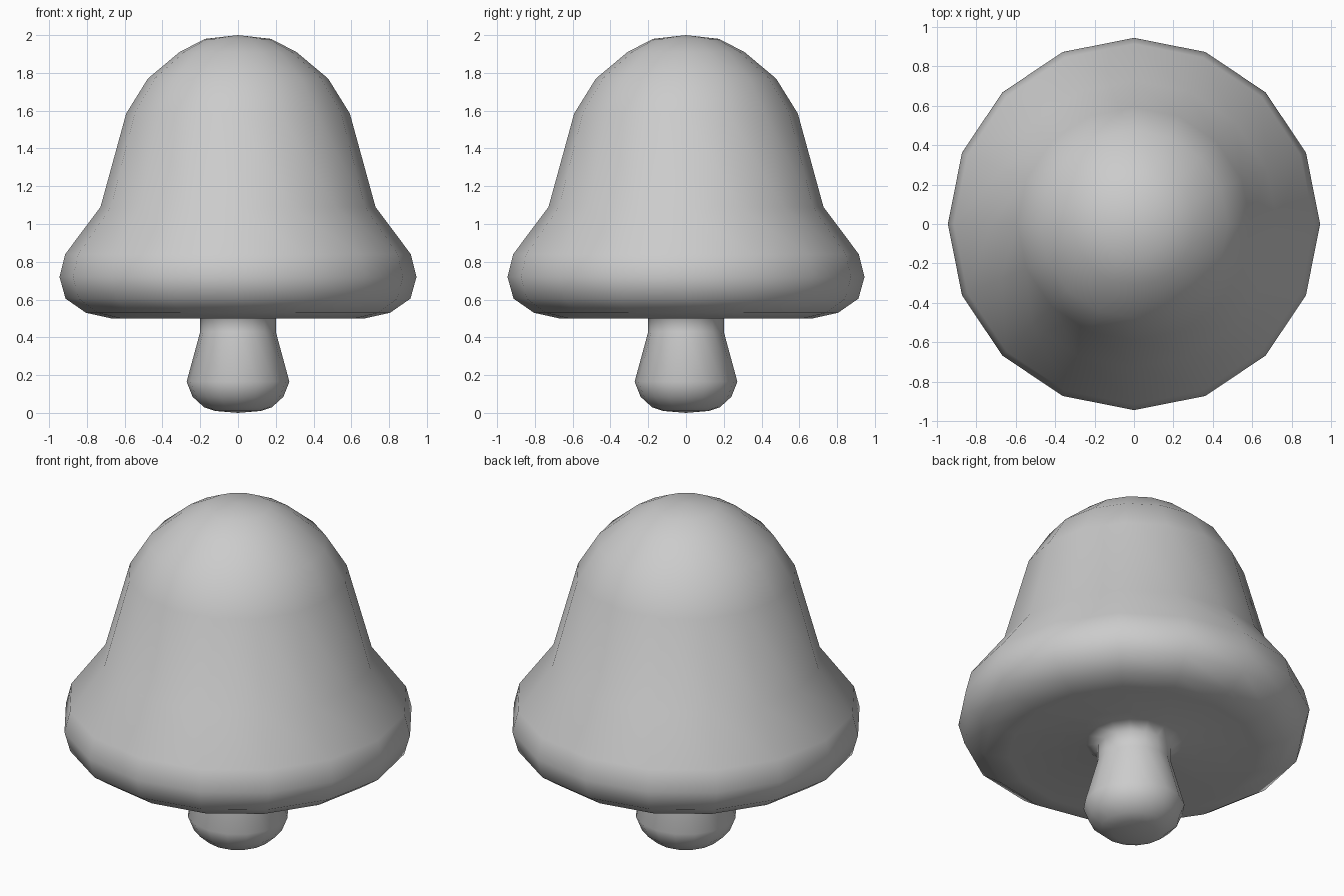
import bpy, bmesh
from math import sin, cos, pi

if "Cube" in bpy.data.objects:
    bpy.data.objects.remove(bpy.data.objects["Cube"])

SIDES = 16


def lathe(name, profile):
    """Spin a (radius, z) profile, given top to bottom, round the z axis."""
    bm = bmesh.new()
    rings = []
    for r, z in profile:
        if r == 0:
            rings.append([bm.verts.new((0, 0, z))] * SIDES)
        else:
            rings.append([bm.verts.new((r * cos(2 * pi * i / SIDES),
                                        r * sin(2 * pi * i / SIDES), z))
                          for i in range(SIDES)])
    for a, b in zip(rings, rings[1:]):
        for i in range(SIDES):
            j = (i + 1) % SIDES
            corners = list(dict.fromkeys((a[i], b[i], b[j], a[j])))
            bm.faces.new(corners).smooth = True
    bmesh.ops.recalc_face_normals(bm, faces=bm.faces)
    mesh = bpy.data.meshes.new(name)
    bm.to_mesh(mesh)
    bm.free()
    obj = bpy.data.objects.new(name, mesh)
    bpy.context.collection.objects.link(obj)
    return obj


# Bell-shaped cap: dome, flared skirt and rounded rim
cap = [(0, 2.0), (0.175, 1.98), (0.31, 1.91), (0.477, 1.77), (0.592, 1.585),
       (0.728, 1.09), (0.915, 0.84), (0.945, 0.72), (0.913, 0.605),
       (0.805, 0.53), (0.67, 0.50)]

# Slightly hollow underside running into the stem
underside = [(0.26, 0.56), (0.2, 0.52)]

# Stem with a bulbous foot
stem = [(0.2, 0.43), (0.272, 0.165), (0.24, 0.085), (0.18, 0.03),
        (0.12, 0.01), (0, 0)]

# The surface is continuous, so the mushroom is one smooth lathe
lathe("mushroom", cap + underside + stem)
